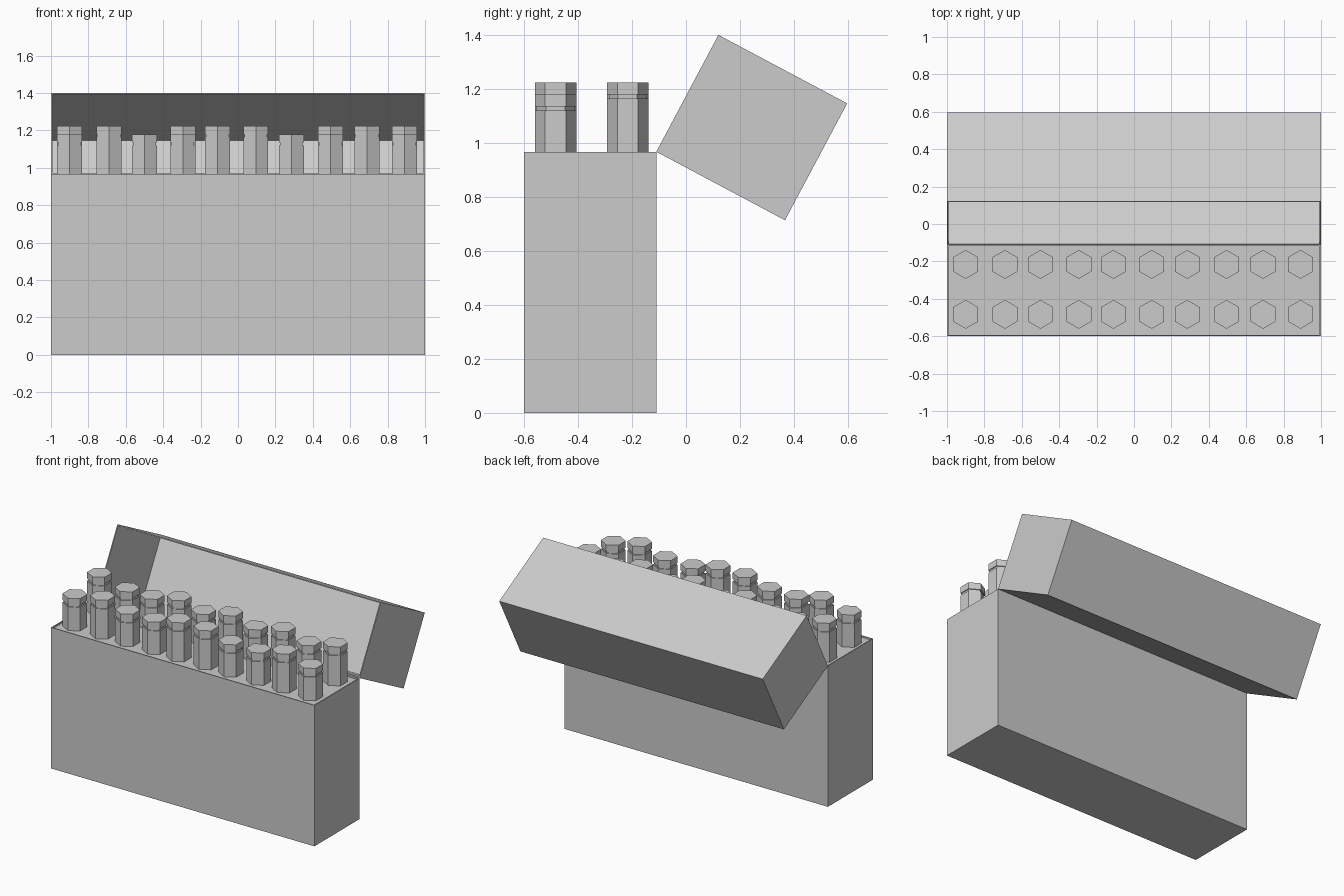
import bpy, bmesh, math
from mathutils import Matrix

if "Cube" in bpy.data.objects:
    bpy.data.objects.remove(bpy.data.objects["Cube"], do_unlink=True)

grey = bpy.data.materials.new("plain_grey")
grey.use_nodes = True
grey.diffuse_color = (0.6, 0.6, 0.6, 1)
grey.node_tree.nodes["Principled BSDF"].inputs["Base Color"].default_value = (0.6, 0.6, 0.6, 1)


def finish(name, bm):
    bmesh.ops.recalc_face_normals(bm, faces=bm.faces)
    mesh = bpy.data.meshes.new(name)
    bm.to_mesh(mesh)
    bm.free()
    mesh.materials.append(grey)
    obj = bpy.data.objects.new(name, mesh)
    bpy.context.collection.objects.link(obj)
    return obj


def open_box(name, width, depth, height, recess, wall=0.01):
    """Box with its rim at z = 0, running from y = 0 to y = depth."""
    bm = bmesh.new()
    bmesh.ops.create_cube(bm, size=1)
    bmesh.ops.scale(bm, vec=(width, depth, height), verts=bm.verts)
    bmesh.ops.translate(bm, vec=(0, depth / 2, -height / 2), verts=bm.verts)
    top = max(bm.faces, key=lambda f: f.calc_center_median().z)
    bmesh.ops.inset_region(bm, faces=[top], thickness=wall)
    floor = bmesh.ops.extrude_discrete_faces(bm, faces=[top])["faces"][0]
    bmesh.ops.translate(bm, vec=(0, 0, -recess), verts=floor.verts)
    return finish(name, bm)


def hex_peg(name, x, y, bottom, top):
    """Hexagonal peg with a narrow groove below its head."""
    radius, waist = 0.077, 0.070
    head, neck = top - 0.045, top - 0.06
    profile = [(radius, bottom), (radius, neck), (waist, neck),
               (waist, head), (radius, head), (radius, top)]
    bm = bmesh.new()
    rings = []
    for r, z in profile:
        angles = [math.radians(30 + 60 * i) for i in range(6)]
        rings.append([bm.verts.new((x + r * math.cos(a), y + r * math.sin(a), z))
                      for a in angles])
    for low, high in zip(rings, rings[1:]):
        for i in range(6):
            j = (i + 1) % 6
            bm.faces.new((low[i], low[j], high[j], high[i]))
    bm.faces.new(rings[0])
    bm.faces.new(rings[-1])
    return finish(name, bm)


# Case body with a shallow recessed tray
RIM, DEPTH, HINGE = 0.967, 0.49, -0.11
body = open_box("case_body", 2, DEPTH, RIM, 0.01)
body.location = (0, HINGE - DEPTH, RIM)

# Deep lid, swung open about the back edge
lid = open_box("case_lid", 2, DEPTH, 0.54, 0.526)
lid.matrix_world = Matrix.Translation((0, HINGE, RIM)) @ Matrix.Rotation(math.radians(62), 4, "X")

# Two rows of pegs, T tall and S short, from right to left
columns = [-0.90, -0.69, -0.50, -0.295, -0.11, 0.095, 0.285, 0.495, 0.69, 0.89]
rows = {"front": (-0.483, "STSSTTSSTS"), "back": (-0.216, "TSSTSTSTST")}
for row, (y, heights) in rows.items():
    for i, (x, size) in enumerate(zip(columns, heights), 1):
        hex_peg(f"{row}_peg_{i}", x, y, RIM - 0.01, 1.224 if size == "T" else 1.179)
